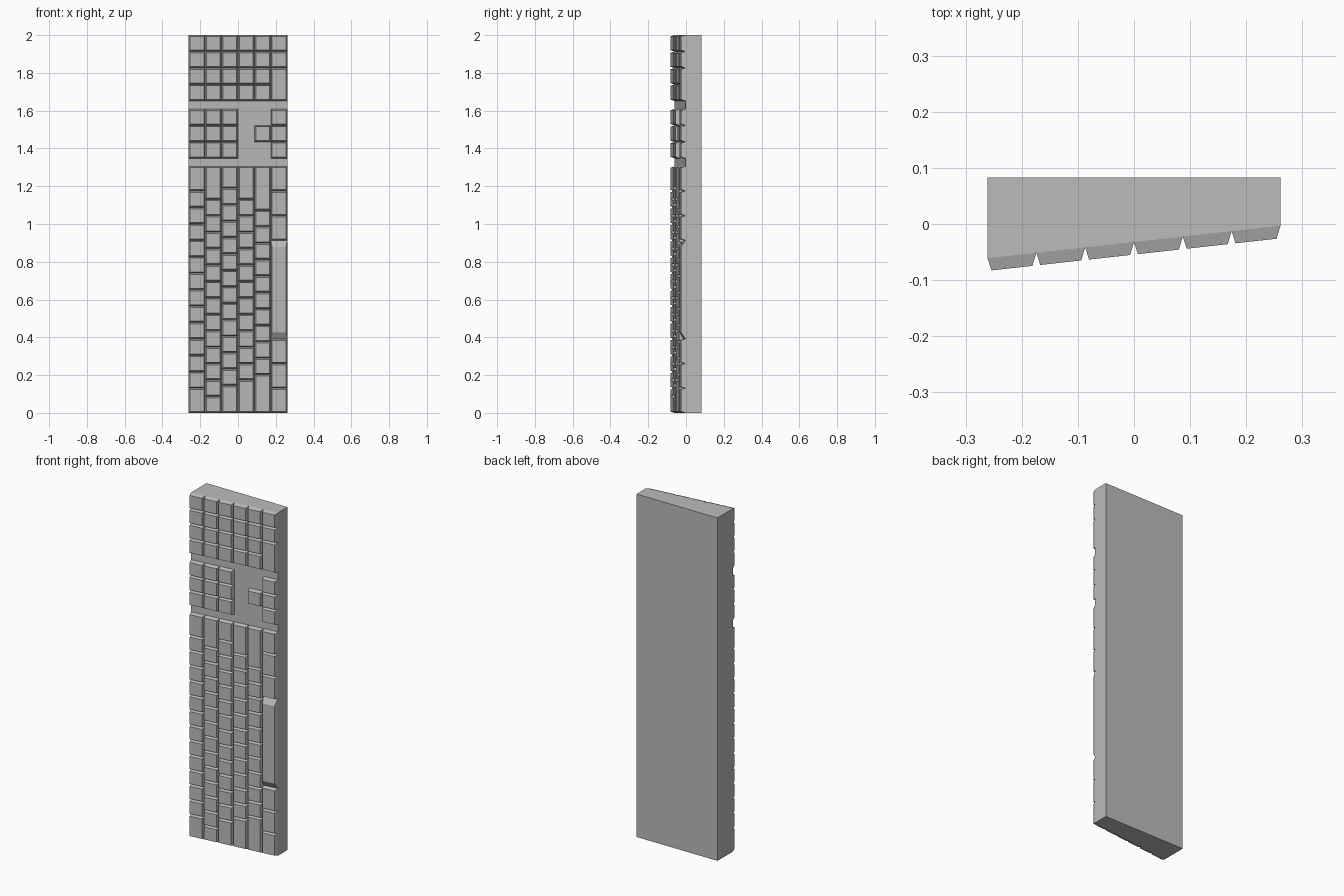
import bpy
import bmesh

cube = bpy.data.objects.get("Cube")
if cube:
    bpy.data.objects.remove(cube)

U = 0.087            # one key unit
HALF = 3 * U         # half width of the six-row case
BACK = 0.083
RISE = 0.0225        # key height
INSET = 0.007        # key side taper

grey = bpy.data.materials.new("Plain grey")
grey.use_nodes = True
colour = (0.5, 0.5, 0.5, 1)
grey.diffuse_color = colour
grey.node_tree.nodes["Principled BSDF"].inputs["Base Color"].default_value = colour


def deck(x):
    """Depth of the sloping deck at x."""
    return -0.032 + x * 0.111


def frustum(name, lower, upper):
    """Closed solid between two matching four-point loops."""
    bm = bmesh.new()
    a = [bm.verts.new(p) for p in lower]
    b = [bm.verts.new(p) for p in upper]
    bm.faces.new(a)
    bm.faces.new(b)
    for i in range(4):
        j = (i + 1) % 4
        bm.faces.new((a[i], a[j], b[j], b[i]))
    bmesh.ops.recalc_face_normals(bm, faces=bm.faces)
    mesh = bpy.data.meshes.new(name)
    bm.to_mesh(mesh)
    bm.free()
    mesh.materials.append(grey)
    obj = bpy.data.objects.new(name, mesh)
    bpy.context.collection.objects.link(obj)


def loop(x0, x1, z0, z1, lift):
    return [(x, deck(x) - lift, z)
            for x, z in ((x0, z0), (x1, z0), (x1, z1), (x0, z1))]


def key(name, row, z, units, end=INSET):
    x0, x1, z1 = -HALF + row * U, -HALF + (row + 1) * U, z + units * U
    frustum(name, loop(x0, x1, z, z1, 0),
            loop(x0 + INSET, x1 - INSET, z + end, z1 - end, RISE))


# Wedge-shaped case
profile = [(-HALF, BACK), (HALF, BACK), (HALF, deck(HALF)), (-HALF, deck(-HALF))]
frustum("case", [(x, y, 0) for x, y in profile], [(x, y, 2) for x, y in profile])

# Main typing block: first key, number of single keys, last key
main_rows = [(1.5, 12, 1.5), (1, 12, 2), (1.67, 12, 1.33), (2, 11, 2), (2.33, 10, 2.67)]
for row, (first, count, last) in enumerate(main_rows):
    z = 0
    for n, units in enumerate([first] + [1] * count + [last]):
        key(f"main_key_row{row + 1}_{n + 1}", row, z, units)
        z += units * U

# Space bar row
z = 0
for n, units in enumerate([1.5] * 3 + [6] + [1.5] * 3):
    if units == 6:
        key("space_bar", 5, z, units, 0.035)
    else:
        key(f"modifier_key_{n + 1}", 5, z, units)
    z += units * U

# Navigation block and arrow keys
NAV = 1.348
for row, cells in {0: (0, 1, 2), 1: (0, 1, 2), 2: (0, 1, 2), 4: (1,), 5: (0, 1, 2)}.items():
    for n in cells:
        key(f"navigation_key_row{row + 1}_{n + 1}", row, NAV + n * U, 1)

# Number pad with a double-width key in the last row
PAD = 2 - 4 * U
for row in range(6):
    z = PAD
    for n, units in enumerate((2, 1, 1) if row == 5 else (1, 1, 1, 1)):
        key(f"pad_key_row{row + 1}_{n + 1}", row, z, units)
        z += units * U
